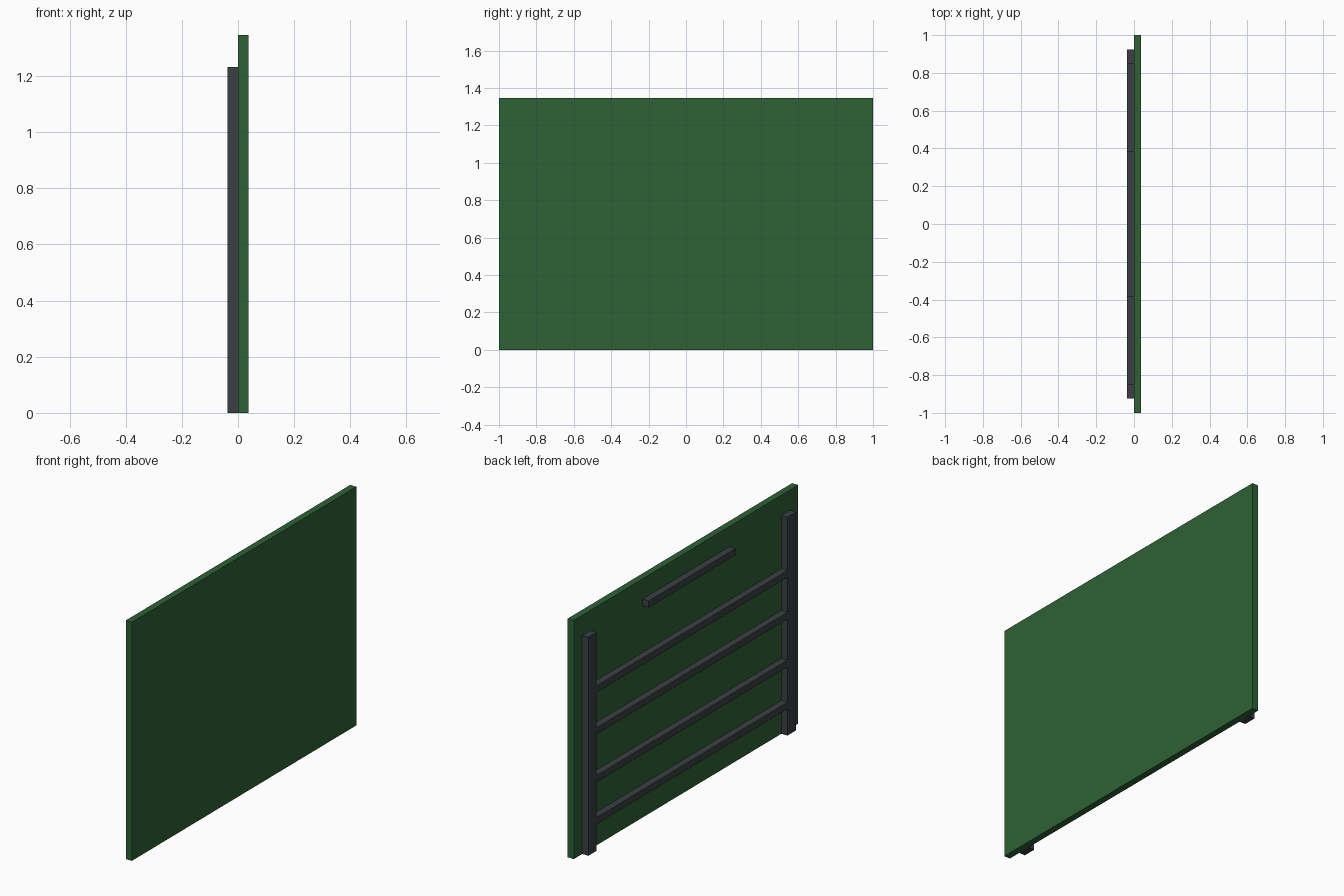
import bpy

cube = bpy.data.objects.get("Cube")
if cube:
    bpy.data.objects.remove(cube, do_unlink=True)


def make_material(name, rgb):
    mat = bpy.data.materials.new(name)
    mat.use_nodes = True
    color = (*rgb, 1.0)
    mat.diffuse_color = color
    mat.node_tree.nodes["Principled BSDF"].inputs["Base Color"].default_value = color
    return mat


def add_box(name, low, high, mat):
    """Axis-aligned box between two corners."""
    centre = [(a + b) / 2 for a, b in zip(low, high)]
    bpy.ops.mesh.primitive_cube_add(size=1, location=centre)
    obj = bpy.context.object
    obj.name = name
    obj.scale = [b - a for a, b in zip(low, high)]
    bpy.ops.object.transform_apply(location=False, rotation=False, scale=True)
    obj.data.materials.append(mat)
    return obj


green = make_material("board green", (0.027, 0.122, 0.036))
grey = make_material("frame dark grey", (0.044, 0.051, 0.055))

DEPTH = 0.038       # thickness of the board and of the frame
BAR = 0.038         # height of each bar
POST_IN, POST_OUT = 0.85, 0.925
POST_TOP = 1.232

# Flat board
add_box("board", (0, -1, 0), (DEPTH, 1, 1.346), green)

# Upright posts behind the board
add_box("front_post", (-DEPTH, -POST_OUT, 0), (0, -POST_IN, POST_TOP), grey)
add_box("back_post", (-DEPTH, POST_IN, 0), (0, POST_OUT, POST_TOP), grey)

# Cross bars between the posts
for i, z in enumerate((0.15, 0.387, 0.657, 0.893)):
    add_box(f"cross_bar_{i + 1}", (-DEPTH, -POST_IN, z), (0, POST_IN, z + BAR), grey)

# Short bar near the top
add_box("short_top_bar", (-DEPTH, -0.387, POST_TOP - BAR), (0, 0.387, POST_TOP), grey)
